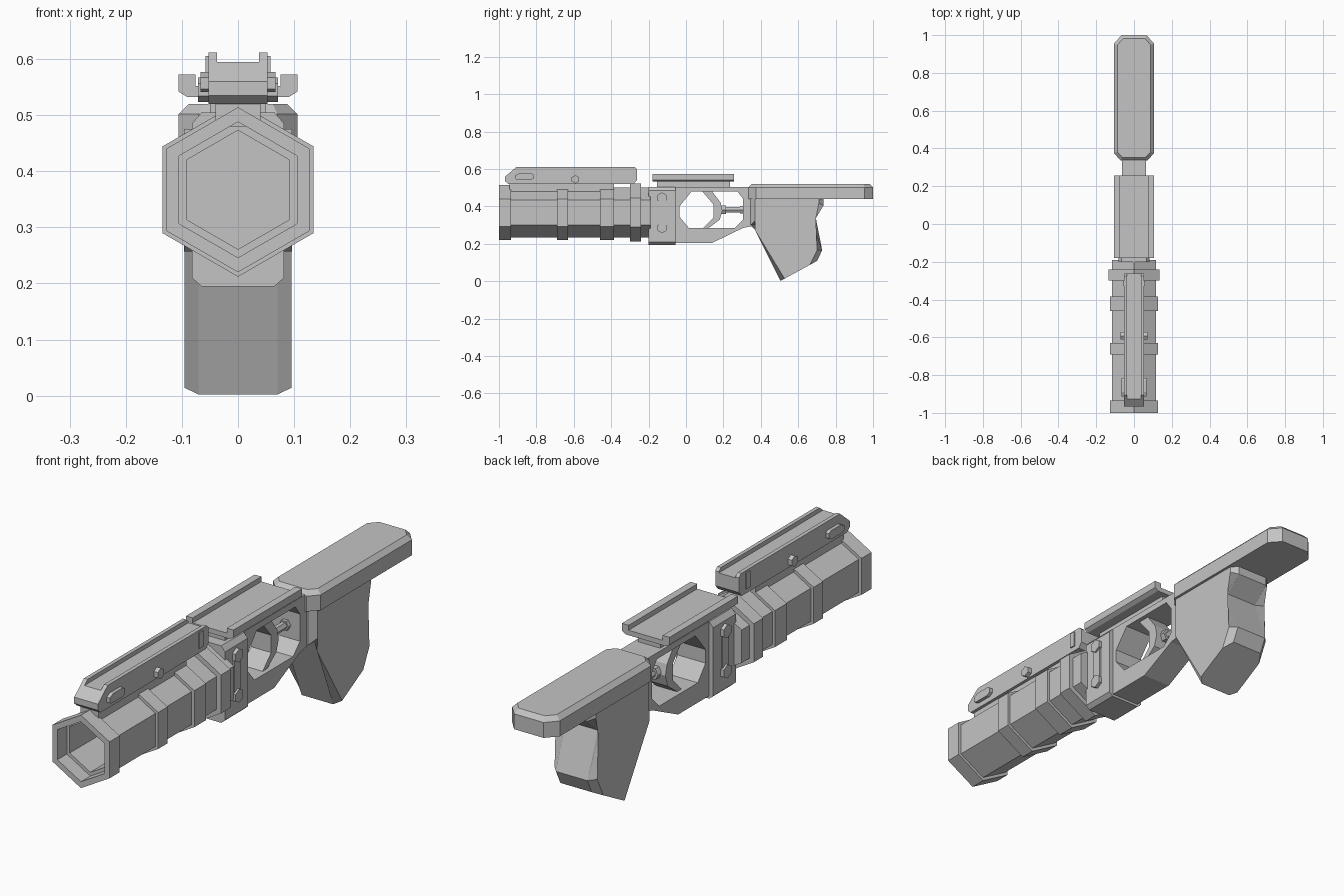
import bpy, bmesh, math
from mathutils import Vector

old = bpy.data.objects.get("Cube")
if old:
    bpy.data.objects.remove(old, do_unlink=True)

grey = bpy.data.materials.new("plain grey")
grey.use_nodes = True
grey.diffuse_color = (0.55, 0.55, 0.55, 1)
grey.node_tree.nodes["Principled BSDF"].inputs["Base Color"].default_value = (0.55, 0.55, 0.55, 1)


def finish(name, bm):
    bmesh.ops.recalc_face_normals(bm, faces=bm.faces)
    mesh = bpy.data.meshes.new(name)
    bm.to_mesh(mesh)
    bm.free()
    mesh.materials.append(grey)
    obj = bpy.data.objects.new(name, mesh)
    bpy.context.collection.objects.link(obj)
    return obj


def prism(name, axis, pts, a, b, bevel=None, size=0.02):
    """Extrude an outline along an axis from a to b; bevel picks edges by a rule."""
    def place(p, t):
        u, v = p
        return {"x": (t, u, v), "y": (u, t, v), "z": (u, v, t)}[axis]
    bm = bmesh.new()
    low = [bm.verts.new(place(p, a)) for p in pts]
    high = [bm.verts.new(place(p, b)) for p in pts]
    bm.faces.new(low)
    bm.faces.new(high)
    n = len(pts)
    for i in range(n):
        j = (i + 1) % n
        bm.faces.new((low[i], low[j], high[j], high[i]))
    if bevel:
        edges = [e for e in bm.edges if bevel(e.verts[0].co, e.verts[1].co)]
        bmesh.ops.bevel(bm, geom=edges, offset=size, segments=1, affect="EDGES")
    return finish(name, bm)


def box(name, x, y, z):
    return prism(name, "x", [(y[0], z[0]), (y[1], z[0]), (y[1], z[1]), (y[0], z[1])], *x)


def hexagon(u, v, r, turn=0.0):
    return [(u + r * math.cos(turn + k * math.pi / 3),
             v + r * math.sin(turn + k * math.pi / 3)) for k in range(6)]


def mirrored(points):
    return points + [(-x, z) for x, z in reversed(points)]


def cut(obj, cutter):
    cutter.hide_render = True
    mod = obj.modifiers.new("cut", "BOOLEAN")
    mod.operation = "DIFFERENCE"
    mod.solver = "EXACT"
    mod.object = cutter
    bpy.context.view_layer.objects.active = obj
    bpy.ops.object.modifier_apply(modifier=mod.name)
    bpy.data.objects.remove(cutter, do_unlink=True)


# Hexagonal barrel: stepped outside, then back in along the open bore
BODY, BAND, REAR = 0.133, 0.147, 0.155
steps = [(-0.19, BODY), (-0.24, BODY), (-0.24, REAR), (-0.3, REAR), (-0.3, BODY),
         (-0.385, BODY), (-0.385, BAND), (-0.46, BAND), (-0.46, BODY),
         (-0.63, BODY), (-0.63, BAND), (-0.69, BAND), (-0.69, BODY),
         (-0.935, BODY), (-0.935, BAND), (-1.0, BAND),
         (-1.0, 0.121), (-0.94, 0.121), (-0.94, 0.106), (-0.3, 0.106)]
bm = bmesh.new()
rings = [[bm.verts.new((x, y, z)) for x, z in hexagon(0, 0.367, r, math.pi / 6)]
         for y, r in steps]
for r0, r1 in zip(rings, rings[1:]):
    for k in range(6):
        m = (k + 1) % 6
        bm.faces.new((r0[k], r0[m], r1[m], r1[k]))
bm.faces.new(rings[0])
bm.faces.new(rings[-1])
finish("barrel", bm)

# Receiver block with chamfered long edges
prism("receiver_block", "y",
      mirrored([(0.065, 0.195), (0.082, 0.21), (0.082, 0.485), (0.065, 0.505)]), -0.2, -0.055)

# Frame with the trigger opening
frame = prism("frame", "x",
              [(-0.1, 0.205), (0.14, 0.205), (0.305, 0.285), (0.38, 0.3),
               (0.38, 0.505), (-0.1, 0.505)], -0.063, 0.063)
cut(frame, prism("opening_cutter", "x",
                 [(-0.035, 0.345), (0.015, 0.285), (0.26, 0.285), (0.305, 0.33),
                  (0.305, 0.44), (0.275, 0.48), (0.03, 0.48), (-0.035, 0.4)], -0.2, 0.2))

# Curved trigger and its push rod
prism("trigger", "x",
      [(0.136, 0.485), (0.185, 0.42), (0.195, 0.377), (0.18, 0.329), (0.115, 0.28),
       (0.088, 0.28), (0.147, 0.34), (0.147, 0.41), (0.083, 0.485)], -0.045, 0.045)
prism("trigger_rod", "y", hexagon(0, 0.382, 0.016), 0.18, 0.315)
prism("rod_collar_front", "y", hexagon(0, 0.382, 0.026), 0.19, 0.215)
prism("rod_collar_rear", "y", hexagon(0, 0.382, 0.022), 0.29, 0.31)

# Side bolts and link plates on the receiver
for side, label in ((1, "left"), (-1, "right")):
    box(label + "_link_plate", sorted((side * 0.07, side * 0.088)),
        (-0.148, -0.108), (0.285, 0.447))
    for z, end in ((0.447, "upper"), (0.285, "lower")):
        prism(f"{label}_{end}_bolt", "x", hexagon(-0.128, z, 0.028, math.pi / 6),
              side * 0.07, side * 0.096)

# Top mounting rail with raised lips, on a narrow neck
prism("mounting_rail", "y",
      mirrored([(0.09, 0.532), (0.106, 0.542), (0.106, 0.572), (0.076, 0.572), (0.076, 0.552)]),
      -0.18, 0.257)
box("rail_neck", (-0.05, 0.05), (-0.155, 0.235), (0.5, 0.535))

# Grooved sight above the barrel
sight = prism("sight", "x",
              [(-0.95, 0.52), (-0.967, 0.535), (-0.967, 0.56), (-0.905, 0.612),
               (-0.275, 0.612), (-0.262, 0.6), (-0.262, 0.54), (-0.28, 0.52)], -0.053, 0.053)
cut(sight, box("groove_cutter", (-0.037, 0.037), (-1.1, -0.1), (0.595, 0.7)))
box("sight_neck", (-0.04, 0.04), (-0.945, -0.385), (0.48, 0.525))
for side, label in ((1, "left"), (-1, "right")):
    prism(label + "_sight_pad", "x",
          [(-0.912, 0.547), (-0.9, 0.541), (-0.83, 0.541), (-0.815, 0.55),
           (-0.815, 0.57), (-0.827, 0.577), (-0.89, 0.577), (-0.912, 0.567)],
          side * 0.04, side * 0.067)
    prism(label + "_sight_bolt", "x", hexagon(-0.592, 0.545, 0.022, math.pi / 6),
          side * 0.04, side * 0.071)
    box(label + "_sight_tab", sorted((side * 0.05, side * 0.058)),
        (-0.327, -0.303), (0.54, 0.605))


# Grip with chamfered front and back corners
def grip_rim(p, q):
    if p.x * q.x < 0 or max(p.z, q.z) > 0.55:
        return False
    d = q - p
    bottom = max(p.z, q.z) < 0.13
    top = min(p.z, q.z) > 0.45
    return not bottom and not top


prism("grip", "x",
      [(0.345, 0.49), (0.345, 0.3), (0.385, 0.3), (0.505, 0.002), (0.7, 0.108), (0.728, 0.165),
       (0.665, 0.345), (0.735, 0.405), (0.735, 0.49)], -0.095, 0.095, grip_rim, 0.025)

# Flat stock with clipped corners and a chamfered upper rim
prism("stock", "z",
      [(-0.07, 0.335), (0.07, 0.335), (0.106, 0.375), (0.106, 0.955), (0.066, 1.0),
       (-0.066, 1.0), (-0.106, 0.955), (-0.106, 0.375)], 0.44, 0.52,
      lambda p, q: min(p.z, q.z) > 0.51, 0.018)
